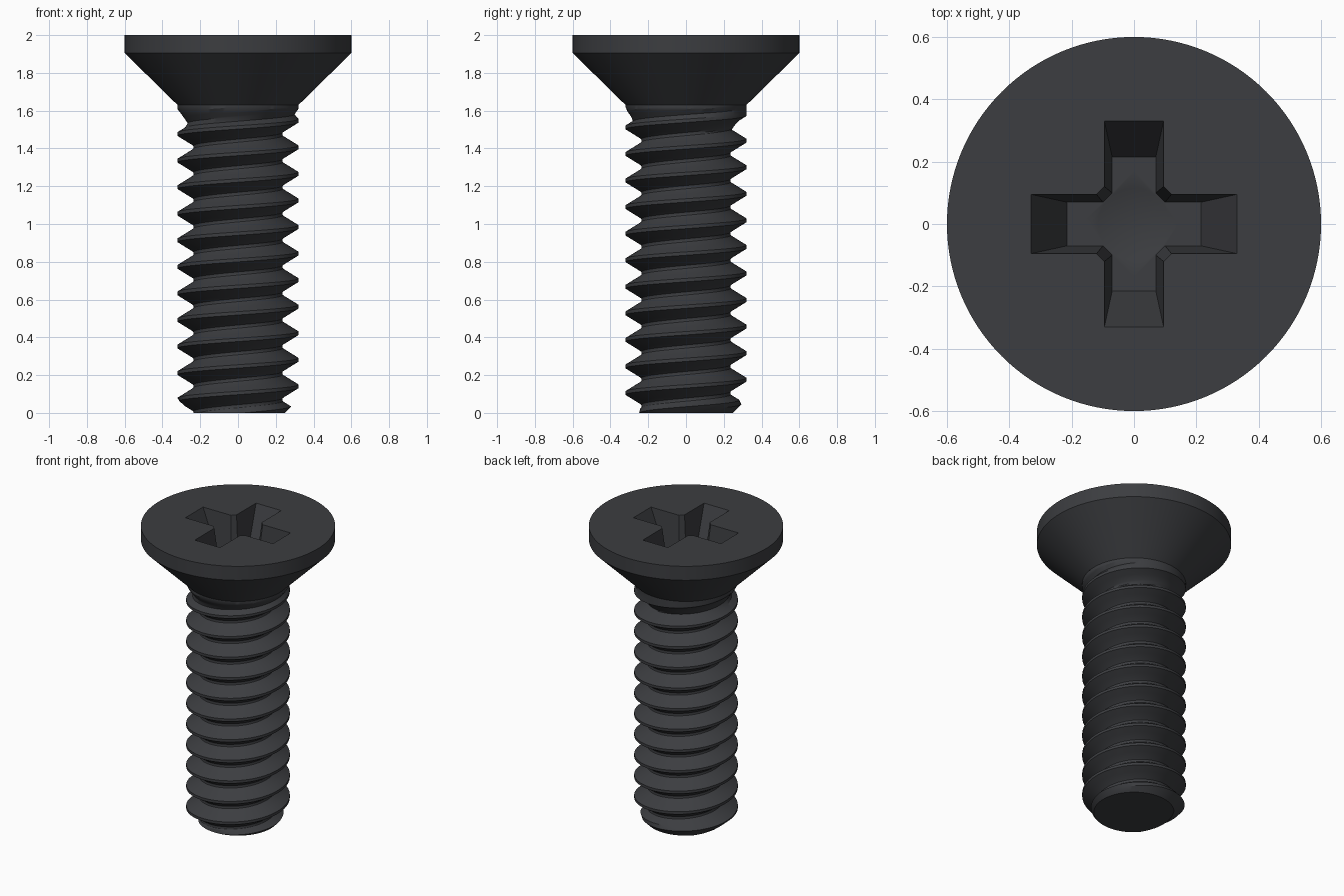
import bpy, bmesh, math
from mathutils import Matrix, Vector

if "Cube" in bpy.data.objects:
    bpy.data.objects.remove(bpy.data.objects["Cube"])

black = bpy.data.materials.new("black_steel")
black.diffuse_color = (0.045, 0.047, 0.052, 1)
black.use_nodes = True
black.node_tree.nodes["Principled BSDF"].inputs["Base Color"].default_value = black.diffuse_color


def make_object(name, bm):
    bmesh.ops.recalc_face_normals(bm, faces=bm.faces[:])
    mesh = bpy.data.meshes.new(name)
    bm.to_mesh(mesh)
    bm.free()
    ob = bpy.data.objects.new(name, mesh)
    bpy.context.collection.objects.link(ob)
    return ob


def activate(ob):
    bpy.ops.object.select_all(action='DESELECT')
    ob.select_set(True)
    bpy.context.view_layer.objects.active = ob


def finish(ob):
    ob.data.materials.append(black)
    activate(ob)
    bpy.ops.object.shade_smooth_by_angle(angle=math.radians(30))


# Threaded shank: one thread profile (phase of pitch, radius) swept as a helix
PITCH, N, JOIN = 0.1406, 96, 1.63
PROFILE = [(-0.064, 0.32), (0.064, 0.32), (0.232, 0.2815), (0.40, 0.243),
           (0.44, 0.237), (0.5, 0.235), (0.56, 0.237), (0.60, 0.243), (0.768, 0.2815)]
P = len(PROFILE)
ROWS = 16 * P
bm = bmesh.new()
grid = []
for i in range(N):
    a = 2 * math.pi * i / N
    col = []
    for j in range(ROWS):
        phase, r = PROFILE[j % P]
        z = PITCH * (i / N + j // P - 2 + phase)
        col.append(bm.verts.new((r * math.cos(a), r * math.sin(a), z)))
    grid.append(col)
for i in range(N):
    shift = P if i == N - 1 else 0
    nxt = grid[(i + 1) % N]
    for j in range(ROWS - 1 - shift):
        # the last column joins the first one a full pitch higher
        bm.faces.new((grid[i][j], nxt[j + shift], nxt[j + shift + 1], grid[i][j + 1]))

# Trim to length, chamfer the tip, fade the thread into the neck
for z, n in ((0, -1), (JOIN, 1)):
    bmesh.ops.bisect_plane(bm, geom=bm.verts[:] + bm.edges[:] + bm.faces[:],
                           plane_co=(0, 0, z), plane_no=(0, 0, n), clear_outer=True)
for v in bm.verts:
    r = math.hypot(v.co.x, v.co.y)
    neck = 0.235 + 0.085 * min(max((v.co.z - 1.49) / 0.12, 0), 1)
    k = max(min(r, 0.248 + v.co.z), neck) / r
    v.co.x *= k
    v.co.y *= k
tip = [e for e in bm.edges if e.is_boundary and all(abs(v.co.z) < 1e-4 for v in e.verts)]
bmesh.ops.holes_fill(bm, edges=tip)
finish(make_object("threaded_shank", bm))

# Countersunk head: cone with a short cylindrical rim
bm = bmesh.new()
rings = []
for r, z in ((0.32, JOIN), (0.6, 1.905), (0.6, 2.0)):
    rings.append([bm.verts.new((r * math.cos(2 * math.pi * i / 128),
                                r * math.sin(2 * math.pi * i / 128), z)) for i in range(128)])
for lo, hi in zip(rings, rings[1:]):
    for i in range(128):
        j = (i + 1) % 128
        bm.faces.new((lo[i], lo[j], hi[j], hi[i]))
bm.faces.new(rings[0][::-1])
bm.faces.new(rings[-1])
head = make_object("countersunk_head", bm)

# Cross recess cutters: two tapered arms, a diagonal centre block, a drill cone
FLOOR = 1.75


def tapered_block(name, top, bottom, angle=0):
    bm = bmesh.new()
    bmesh.ops.create_cube(bm, size=2)
    for v in bm.verts:
        t = 1.2 if v.co.z > 0 else 0      # runs past the head's top face
        v.co = Vector((v.co.x * (bottom[0] + t * (top[0] - bottom[0])),
                       v.co.y * (bottom[1] + t * (top[1] - bottom[1])),
                       FLOOR + t * (2 - FLOOR)))
    bmesh.ops.rotate(bm, verts=bm.verts[:], matrix=Matrix.Rotation(angle, 3, 'Z'))
    return make_object(name, bm)


cutters = [tapered_block("arm_cutter", (0.33, 0.095), (0.215, 0.07), a)
           for a in (0, math.pi / 2)]
cutters.append(tapered_block("centre_cutter", (0.152, 0.152), (0.12, 0.12), math.pi / 4))
bm = bmesh.new()
bmesh.ops.create_cone(bm, cap_ends=True, segments=48, radius1=0, radius2=0.125, depth=0.065,
                      matrix=Matrix.Translation((0, 0, FLOOR - 0.0275)))
bmesh.ops.remove_doubles(bm, verts=bm.verts[:], dist=1e-5)
cutters.append(make_object("drill_cutter", bm))

activate(head)
for c in cutters:
    c.hide_render = True
    mod = head.modifiers.new("recess", 'BOOLEAN')
    mod.operation, mod.solver, mod.object = 'DIFFERENCE', 'EXACT', c
    bpy.ops.object.modifier_apply(modifier=mod.name)
for c in cutters:
    bpy.data.objects.remove(c)

# Open the hidden underside where the shank joins
bm = bmesh.new()
bm.from_mesh(head.data)
hidden = [f for f in bm.faces if all(abs(v.co.z - JOIN) < 1e-4 for v in f.verts)]
bmesh.ops.delete(bm, geom=hidden, context='FACES')
bm.to_mesh(head.data)
bm.free()
finish(head)
